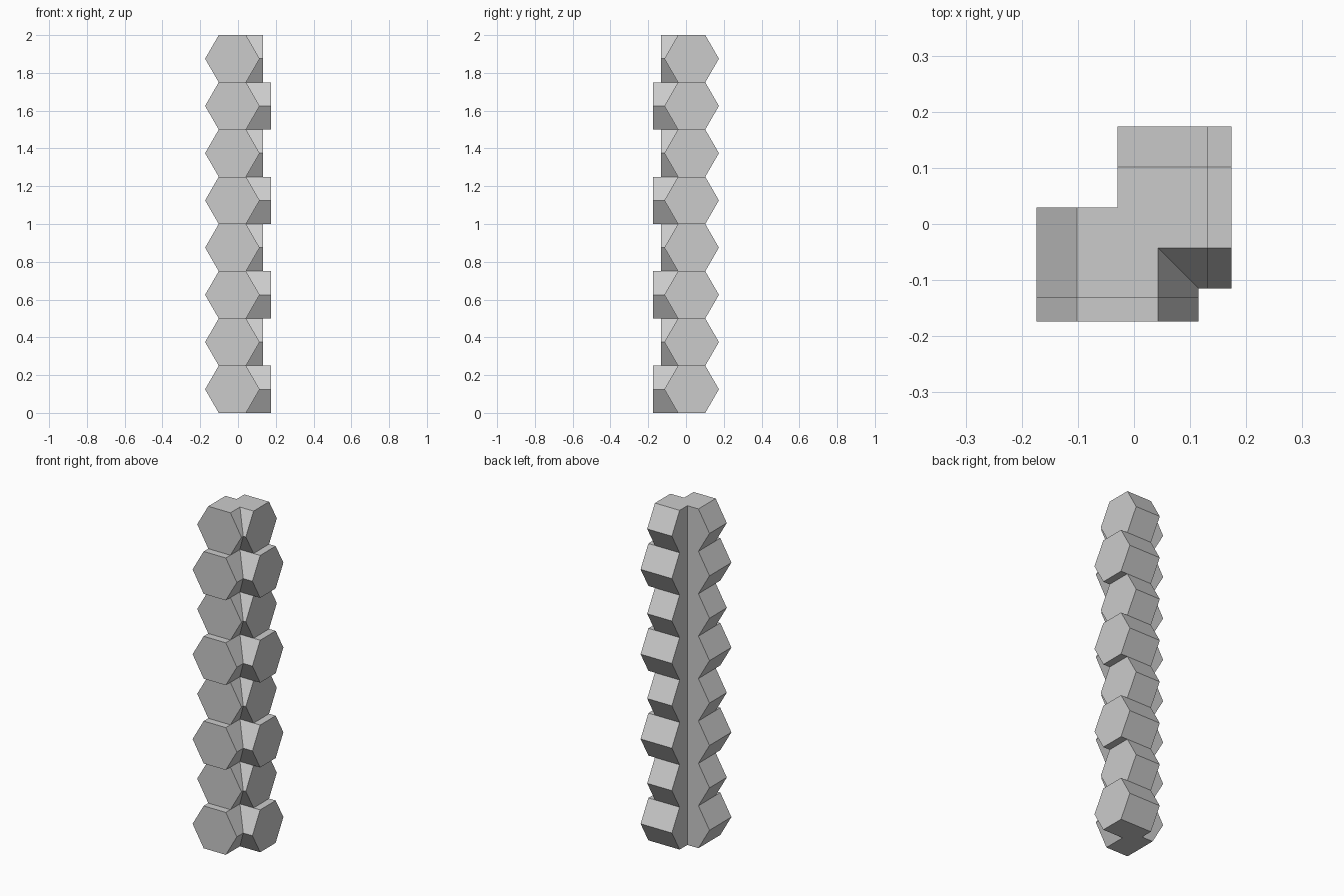
import bpy, bmesh, math

if "Cube" in bpy.data.objects:
    bpy.data.objects.remove(bpy.data.objects["Cube"])

H = 0.25                    # log height across flats
R = H / math.sqrt(3)        # hexagon corner radius
LONG, SHORT = 0.204, 0.161  # log lengths from the corner
C = (LONG - R) / 2          # corner sits at (-C, C)


def hex_log(name, length, along_x):
    """Hexagonal log running from the corner along +x or -y."""
    bm = bmesh.new()
    ring = []
    for i in range(6):
        a = i * math.pi / 3
        u, z = R * math.cos(a), H / 2 + R * math.sin(a)
        co = (-C, C + u, z) if along_x else (-C + u, C, z)
        ring.append(bm.verts.new(co))
    face = bm.faces.new(ring)
    ext = bmesh.ops.extrude_face_region(bm, geom=[face], use_keep_orig=True)
    verts = [v for v in ext["geom"] if isinstance(v, bmesh.types.BMVert)]
    bmesh.ops.translate(bm, verts=verts, vec=(length, 0, 0) if along_x else (0, -length, 0))
    bmesh.ops.recalc_face_normals(bm, faces=bm.faces[:])
    me = bpy.data.meshes.new(name)
    bm.to_mesh(me)
    bm.free()
    ob = bpy.data.objects.new(name, me)
    bpy.context.collection.objects.link(ob)
    return ob


def corner_mesh(name, length):
    """Two crossing logs fused into one corner layer."""
    a = hex_log(name, length, False)
    b = hex_log(name + "_side", length, True)
    mod = a.modifiers.new("join", "BOOLEAN")
    mod.operation, mod.solver, mod.object = "UNION", "EXACT", b
    dg = bpy.context.evaluated_depsgraph_get()
    me = bpy.data.meshes.new_from_object(a.evaluated_get(dg))
    bpy.data.objects.remove(a)
    bpy.data.objects.remove(b)
    # merge the coplanar top and bottom pieces
    bm = bmesh.new()
    bm.from_mesh(me)
    bmesh.ops.remove_doubles(bm, verts=bm.verts[:], dist=1e-5)
    bmesh.ops.dissolve_limit(bm, angle_limit=0.01, verts=bm.verts[:], edges=bm.edges[:])
    bm.to_mesh(me)
    bm.free()
    me.name = name
    return me


# Stack of alternating long and short corner layers
layers = [corner_mesh("long_corner", LONG), corner_mesh("short_corner", SHORT)]
for i in range(8):
    ob = bpy.data.objects.new(f"log_corner_{i + 1}", layers[i % 2])
    ob.location.z = i * H
    bpy.context.collection.objects.link(ob)
